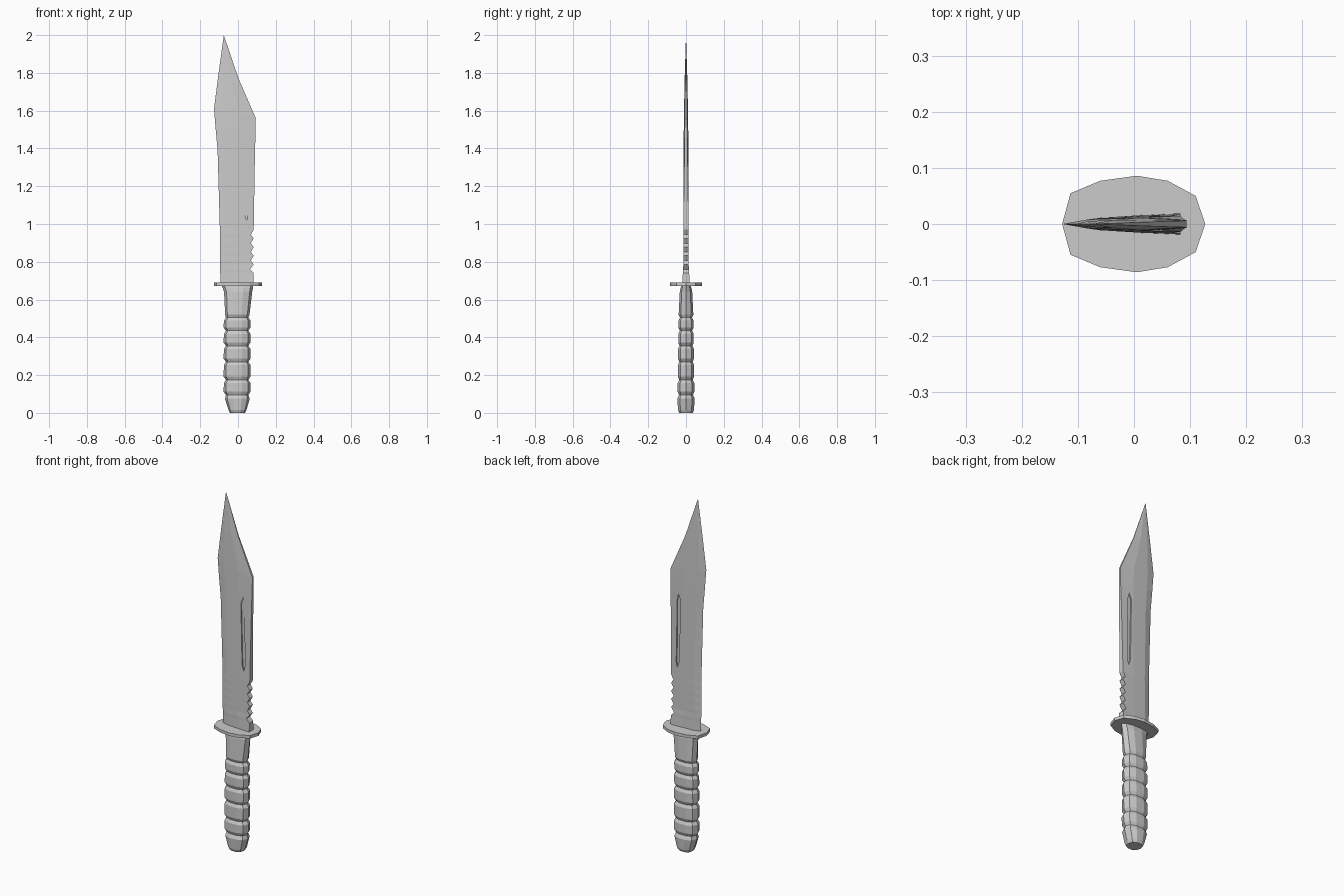
import bpy, bmesh

if "Cube" in bpy.data.objects:
    bpy.data.objects.remove(bpy.data.objects["Cube"])


def loft(name, rings):
    """Skin equal-length rings of points and cap both ends."""
    bm = bmesh.new()
    rows = [[bm.verts.new(p) for p in ring] for ring in rings]
    n = len(rows[0])
    for a, b in zip(rows, rows[1:]):
        for i in range(n):
            j = (i + 1) % n
            bm.faces.new((a[i], a[j], b[j], b[i]))
    bm.faces.new(rows[0][::-1])
    bm.faces.new(rows[-1])
    bmesh.ops.remove_doubles(bm, verts=bm.verts, dist=0.0002)
    bmesh.ops.recalc_face_normals(bm, faces=bm.faces)
    mesh = bpy.data.meshes.new(name)
    bm.to_mesh(mesh)
    bm.free()
    ob = bpy.data.objects.new(name, mesh)
    bpy.context.collection.objects.link(ob)
    return ob


def blade_ring(zl, zr, xl, xr, bevel, mid, spine):
    """Cutting edge on the left, ground bevel, flat cheek, blunt spine."""
    def z(x):
        return zl + (zr - zl) * (x - xl) / (xr - xl)
    xb, xm = xl + 0.2 * (xr - xl), xl + 0.62 * (xr - xl)
    half = [(xb, bevel), (xm, mid), (xr, spine)]
    return ([(xl, 0, zl)] + [(x, -y, z(x)) for x, y in half]
            + [(x, y, z(x)) for x, y in reversed(half)])


# Blade: base, saw teeth, straight body, clipped point
rings = [blade_ring(0.68, 0.68, -0.092, 0.083, 0.011, 0.016, 0.019),
         blade_ring(0.74, 0.74, -0.094, 0.083, 0.011, 0.015, 0.017),
         blade_ring(0.76, 0.76, -0.095, 0.064, 0.011, 0.015, 0.016)]
for i in range(5):
    z0 = 0.76 + i * 0.046
    for z, x in ((z0 + 0.026, 0.083), (z0 + 0.046, 0.068)):
        if i == 4 and x < 0.08:
            continue
        rings.append(blade_ring(z, z, -0.096, x, 0.011, 0.014, 0.014))
rings += [blade_ring(1.39, 1.39, -0.108, 0.090, 0.010, 0.012, 0.008),
          blade_ring(1.50, 1.48, -0.118, 0.093, 0.009, 0.012, 0.007),
          blade_ring(1.61, 1.56, -0.127, 0.094, 0.008, 0.011, 0.006),
          blade_ring(1.79, 1.77, -0.104, 0.003, 0.005, 0.007, 0.003),
          blade_ring(2.0, 2.0, -0.0751, -0.0750, 0, 0, 0)]
blade = loft("blade", rings)

# Grooves: a pointed slot sunk into each cheek of the blade
slot = [(0.026, 1.40), (0.040, 1.435), (0.048, 1.40),
        (0.052, 1.05), (0.046, 1.02), (0.034, 1.05)]
for side in (-1, 1):
    cutter = loft("groove_cutter", [[(x, side * y, z) for x, z in slot] for y in (0.005, 0.04)])
    cutter.hide_render = True
    mod = blade.modifiers.new("groove", 'BOOLEAN')
    mod.operation, mod.object, mod.solver = 'DIFFERENCE', cutter, 'EXACT'
    bpy.context.view_layer.objects.active = blade
    bpy.ops.object.modifier_apply(modifier=mod.name)
    bpy.data.objects.remove(cutter)

# Guard: thin faceted oval plate
half = [(0.11, 0.05), (0.06, 0.077), (0.005, 0.086), (-0.06, 0.077), (-0.113, 0.055)]
oval = [(0.127, 0)] + half + [(-0.128, 0)] + [(x, -y) for x, y in reversed(half)]
loft("guard", [[(x, y, z) for x, y in oval] for z in (0.673, 0.69)])

# Handle: faceted grip with rings pinched in at each groove
section = [(1, 0), (0.82, 0.7), (0.35, 1), (-0.35, 1), (-0.82, 0.7),
           (-1, 0), (-0.82, -0.7), (-0.35, -1), (0.35, -1), (0.82, -0.7)]


def grip_ring(z, xl, xr, w):
    c, r = (xl + xr) / 2, (xr - xl) / 2
    return [(c + r * u, w * v, z) for u, v in section]


grip = [grip_ring(0, -0.043, 0.038, 0.036), grip_ring(0.015, -0.05, 0.045, 0.042),
        grip_ring(0.075, -0.069, 0.062, 0.046)]
grooves = [0.095, 0.175, 0.27, 0.355, 0.435, 0.505]
for i, z in enumerate(grooves):
    w = 0.044 - 0.001 * i
    grip.append(grip_ring(z, -0.064, 0.055, w - 0.007))
    if i < 5:
        top = grooves[i + 1]
        grip += [grip_ring(z + 0.017, -0.076, 0.066, w),
                 grip_ring(top - 0.017, -0.075, 0.067, w)]
grip += [grip_ring(0.52, -0.068, 0.061, 0.039), grip_ring(0.64, -0.074, 0.075, 0.033),
         grip_ring(0.66, -0.08, 0.079, 0.029), grip_ring(0.675, -0.088, 0.081, 0.025)]
loft("handle", grip)
